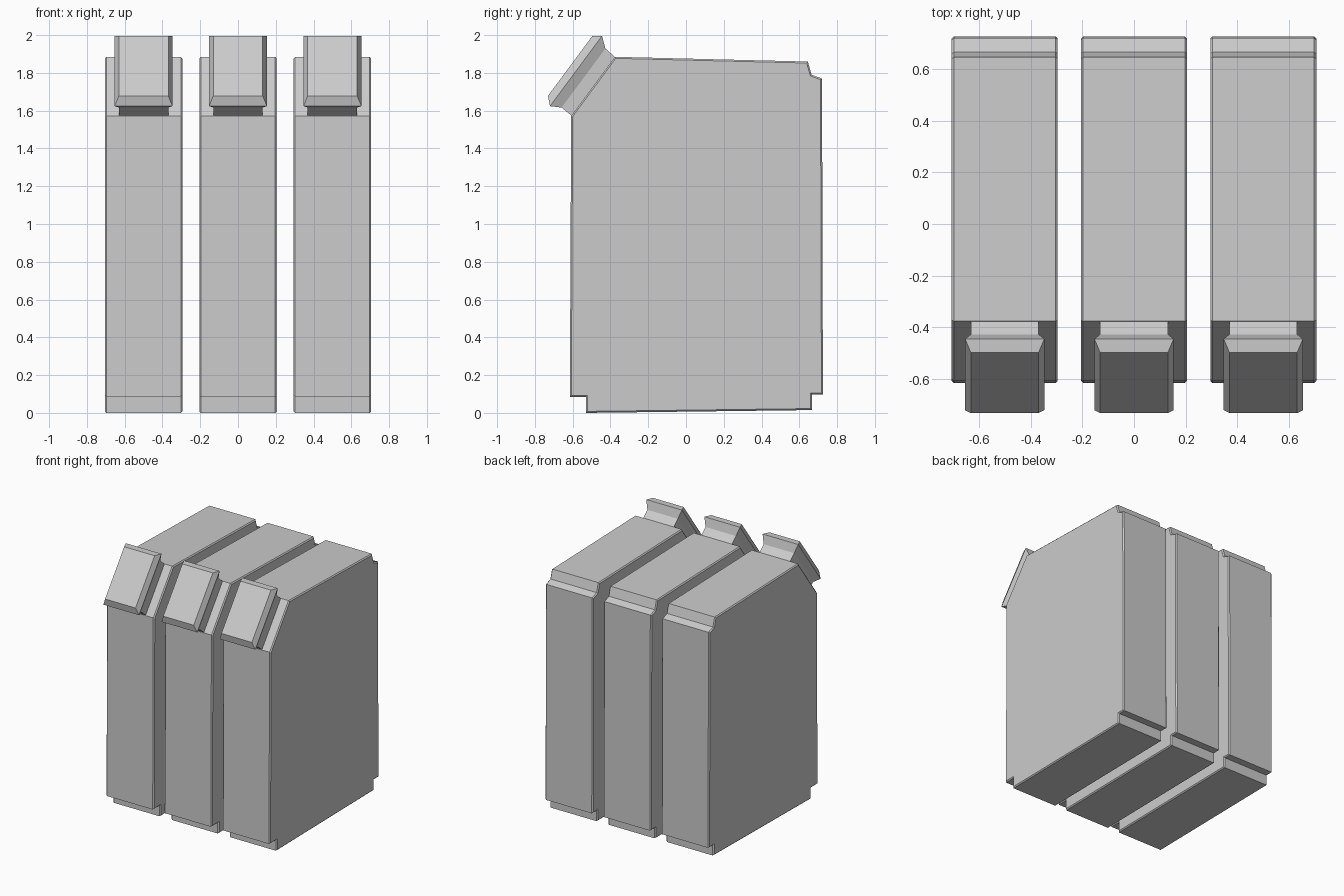
import bpy, bmesh
from mathutils import Vector

if "Cube" in bpy.data.objects:
    bpy.data.objects.remove(bpy.data.objects["Cube"], do_unlink=True)

grey = bpy.data.materials.new("plain grey")
grey.use_nodes = True
grey.diffuse_color = (0.6, 0.6, 0.6, 1)
grey.node_tree.nodes["Principled BSDF"].inputs["Base Color"].default_value = (0.6, 0.6, 0.6, 1)

HALF_WIDTH = 0.205
# Side outline of the canister (y, z)
OUTLINE = [(-0.615, 0.085), (-0.53, 0.085), (-0.53, 0.0), (0.667, 0.015),
           (0.667, 0.097), (0.725, 0.097), (0.72, 1.77), (0.665, 1.79),
           (0.645, 1.86), (-0.376, 1.885), (-0.608, 1.572)]
# Cap rings: height off the slope, half width, lower end, upper end
RINGS = [(-0.01, 0.131, -0.193, 0.193), (0.067, 0.131, -0.189, 0.2),
         (0.121, 0.153, -0.22, 0.243), (0.162, 0.131, -0.183, 0.211)]


def finish(name, bm, x):
    bmesh.ops.recalc_face_normals(bm, faces=bm.faces)
    mesh = bpy.data.meshes.new(name)
    bm.to_mesh(mesh)
    bm.free()
    mesh.materials.append(grey)
    obj = bpy.data.objects.new(name, mesh)
    obj.location.x = x
    bpy.context.collection.objects.link(obj)


def canister(name, x):
    bm = bmesh.new()
    side = bm.faces.new([bm.verts.new((-HALF_WIDTH, y, z)) for y, z in OUTLINE])
    out = bmesh.ops.extrude_face_region(bm, geom=[side], use_keep_orig=True)
    moved = [v for v in out["geom"] if isinstance(v, bmesh.types.BMVert)]
    bmesh.ops.translate(bm, verts=moved, vec=(2 * HALF_WIDTH, 0, 0))
    bmesh.ops.recalc_face_normals(bm, faces=bm.faces)
    # Narrow chamfer around both side panels
    rims = [e for e in bm.edges if abs(e.verts[0].co.x - e.verts[1].co.x) < 0.01]
    bmesh.ops.bevel(bm, geom=rims, offset=0.008, segments=1, affect='EDGES')
    finish(name, bm, x)


def cap(name, x):
    # Flared cap standing on the sloping front corner
    top, low = Vector((0, *OUTLINE[-2])), Vector((0, *OUTLINE[-1]))
    middle, along = (top + low) / 2, (top - low).normalized()
    across = Vector((1, 0, 0))
    outward = along.cross(across)
    if outward.y > 0:
        outward.negate()
    bm = bmesh.new()
    loops = []
    for n, w, a, b in RINGS:
        corners = [(-w, a), (w, a), (w, b), (-w, b)]
        loops.append([bm.verts.new(middle + outward * n + across * s + along * t)
                      for s, t in corners])
    for inner, outer in zip(loops, loops[1:]):
        for i in range(4):
            j = (i + 1) % 4
            bm.faces.new((inner[i], inner[j], outer[j], outer[i]))
    bm.faces.new(loops[0])
    bm.faces.new(loops[-1])
    finish(name, bm, x)


for label, x in (("right", -0.5), ("middle", 0), ("left", 0.5)):
    canister(label + "_canister", x)
    cap(label + "_cap", x)
